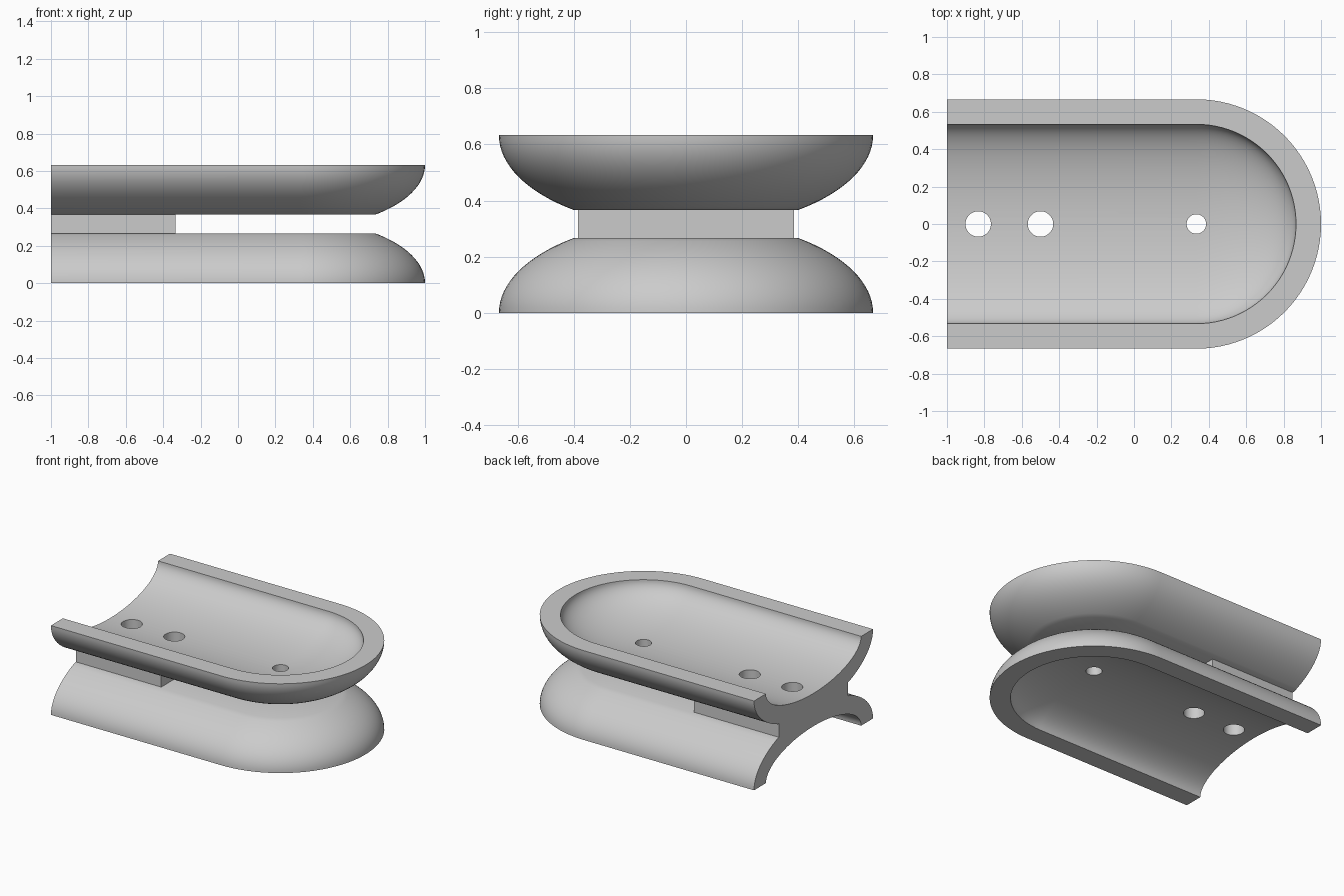
import bpy
import bmesh
from math import sin, cos, pi, asin, radians

if "Cube" in bpy.data.objects:
    bpy.data.objects.remove(bpy.data.objects["Cube"])

END, CAP = -1.0, 1 / 3          # open end and centre of the rounded end
HEIGHT, TOP = 0.633, 0.267      # full height, flat back of one tray

grey = bpy.data.materials.new("plain grey")
grey.use_nodes = True
colour = (0.6, 0.6, 0.6, 1)
grey.diffuse_color = colour
grey.node_tree.nodes["Principled BSDF"].inputs["Base Color"].default_value = colour


def add_object(name, bm):
    bmesh.ops.recalc_face_normals(bm, faces=bm.faces[:])
    mesh = bpy.data.meshes.new(name)
    bm.to_mesh(mesh)
    bm.free()
    mesh.materials.append(grey)
    obj = bpy.data.objects.new(name, mesh)
    bpy.context.collection.objects.link(obj)
    return obj


def ellipse(a, b, t):
    return a * cos(t), b * sin(t)


def tray(name, upside_down):
    # Cross-section from the hollow's deepest point, over the rim, to the back
    stop = asin(TOP * 3)
    profile = [ellipse(0.533, 0.2, pi / 2 * (1 - i / 24)) for i in range(25)]
    profile += [ellipse(2 / 3, 1 / 3, stop * i / 16) for i in range(17)]
    profile.append((0, TOP))
    bm = bmesh.new()
    rows = []
    # Sweep along one side, around the rounded end and back
    for r, z in profile:
        path = [(END, -r)]
        path += [(CAP + r * cos(a), r * sin(a))
                 for a in (pi * (i / 48 - 0.5) for i in range(49))]
        path.append((END, r))
        h = HEIGHT - z if upside_down else z
        rows.append([bm.verts.new((x, y, h)) for x, y in path])
    for low, high in zip(rows, rows[1:]):
        for i in range(len(low) - 1):
            bm.faces.new((low[i], low[i + 1], high[i + 1], high[i]))
    bmesh.ops.remove_doubles(bm, verts=bm.verts[:], dist=0.0001)
    # Close the open end
    bmesh.ops.holes_fill(bm, edges=[e for e in bm.edges if e.is_boundary], sides=0)
    return add_object(name, bm)


def spacer_block():
    bm = bmesh.new()
    bmesh.ops.create_cube(bm, size=1)
    for v in bm.verts:
        v.co.x = END if v.co.x < 0 else -CAP
        v.co.y *= 0.768
        v.co.z = TOP if v.co.z < 0 else HEIGHT - TOP
    return add_object("spacer_block", bm)


def hole_cutter():
    bm = bmesh.new()
    for x, radius in ((-0.833, 0.068), (-0.5, 0.068), (CAP, 0.052)):
        new = bmesh.ops.create_cone(bm, cap_ends=True, segments=48, radius1=radius,
                                    radius2=radius, depth=2)
        bmesh.ops.translate(bm, verts=new["verts"], vec=(x, 0, 0.3))
    cutter = add_object("hole_cutter", bm)
    cutter.hide_render = True
    return cutter


parts = [tray("lower_tray", False), tray("upper_tray", True), spacer_block()]
cutter = hole_cutter()

# Drill the bolt holes and smooth the curved faces
for part in parts:
    bpy.ops.object.select_all(action="DESELECT")
    part.select_set(True)
    bpy.context.view_layer.objects.active = part
    drill = part.modifiers.new("holes", "BOOLEAN")
    drill.operation = "DIFFERENCE"
    drill.solver = "EXACT"
    drill.object = cutter
    bpy.ops.object.modifier_apply(modifier=drill.name)
    bpy.ops.object.shade_smooth_by_angle(angle=radians(25))

bpy.data.objects.remove(cutter)
